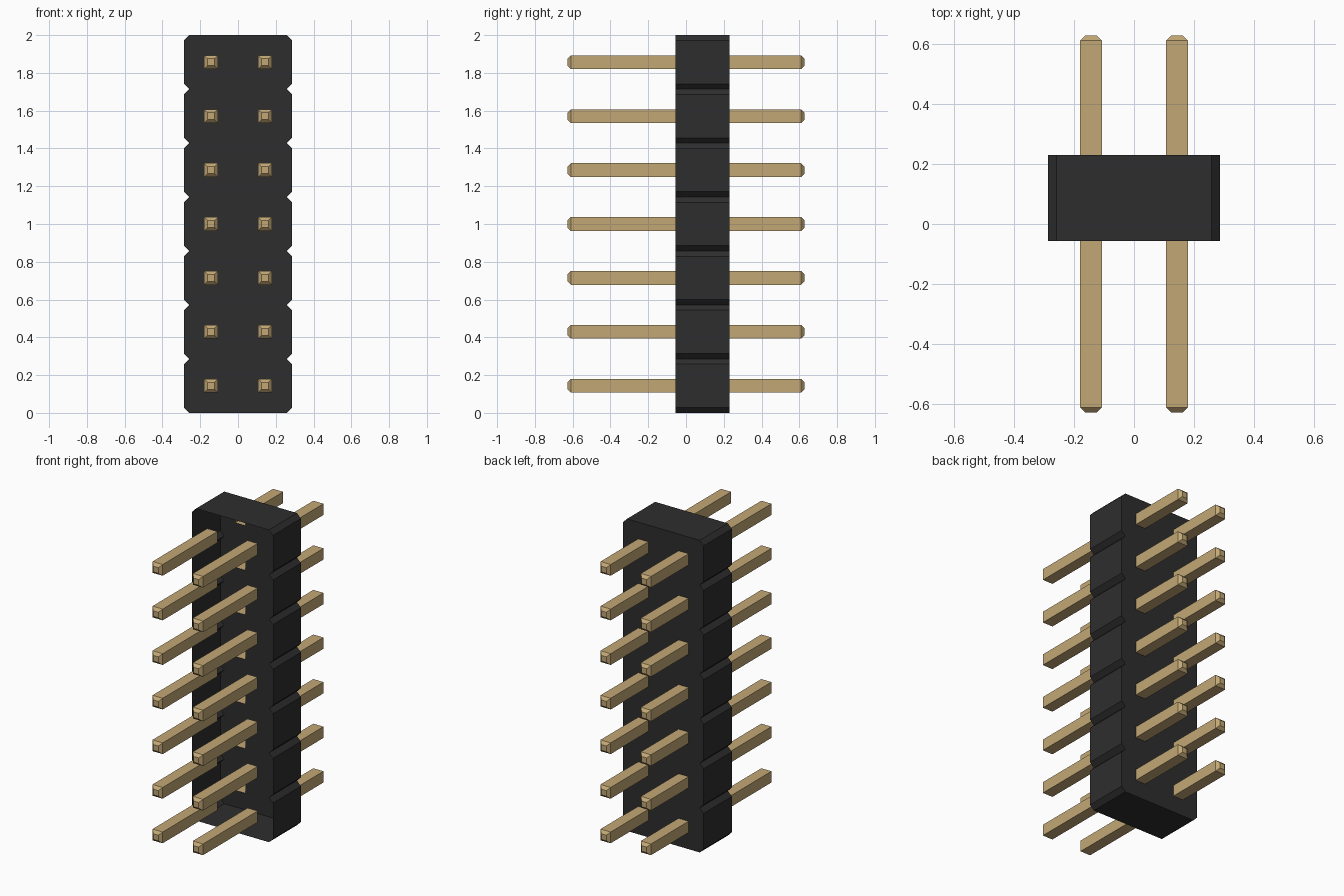
import bpy, bmesh
from mathutils import Vector

cube = bpy.data.objects.get("Cube")
if cube:
    bpy.data.objects.remove(cube, do_unlink=True)

ROWS = 7
PITCH = 2 / ROWS
HALF_X = PITCH          # half width of the housing
CUT = 0.028             # chamfer and notch depth
FRONT, BACK = -0.056, 0.229
TIP = 0.628             # reach of the pins along y
PIN = 0.036             # half width of a pin
PIN_X = PITCH / 2


def material(name, rgb):
    m = bpy.data.materials.new(name)
    m.use_nodes = True
    m.diffuse_color = (*rgb, 1)
    m.node_tree.nodes["Principled BSDF"].inputs["Base Color"].default_value = (*rgb, 1)
    return m


black = material("black plastic", (0.027, 0.027, 0.027))
gold = material("gold metal", (0.54, 0.39, 0.178))


def finish(bm, name, mat):
    mesh = bpy.data.meshes.new(name)
    bm.to_mesh(mesh)
    bm.free()
    mesh.materials.append(mat)
    ob = bpy.data.objects.new(name, mesh)
    bpy.context.collection.objects.link(ob)
    return ob


def loop(bm, points, y):
    verts = [bm.verts.new((x, y, z)) for x, z in points]
    return verts, [bm.edges.new((a, b)) for a, b in zip(verts, verts[1:] + verts[:1])]


def square(cx, cz, r):
    return [(cx - r, cz - r), (cx + r, cz - r), (cx + r, cz + r), (cx - r, cz + r)]


# Housing: notched outline, open at the front, with pin holes in the back wall
side = []
for i in range(ROWS):
    z0, z1 = i * PITCH, (i + 1) * PITCH
    side += [(HALF_X - CUT, z0), (HALF_X, z0 + CUT), (HALF_X, z1 - CUT)]
side.append((HALF_X - CUT, 2))
outline = side + [(-x, z) for x, z in reversed(side)]

bm = bmesh.new()
rim, edges = loop(bm, outline, BACK)
walls = bmesh.ops.extrude_edge_only(bm, edges=edges)
moved = [g for g in walls["geom"] if isinstance(g, bmesh.types.BMVert)]
bmesh.ops.translate(bm, verts=moved, vec=(0, FRONT - BACK, 0))
for i in range(ROWS):
    for sx in (-1, 1):
        edges += loop(bm, square(sx * PIN_X, (i + 0.5) * PITCH, PIN), BACK)[1]
bmesh.ops.triangle_fill(bm, edges=edges, use_beauty=True, normal=Vector((0, 1, 0)))
bmesh.ops.recalc_face_normals(bm, faces=bm.faces)
finish(bm, "housing", black)


# Pins: square tubes with tapered, closed tips
def pin(name, cx, cz, base, tip):
    inward = 0.018 if tip < 0 else -0.018
    bm = bmesh.new()
    rings = [loop(bm, square(cx, cz, r), y)[0]
             for y, r in ((base, PIN), (tip + inward, PIN), (tip, PIN / 2))]
    for a, b in zip(rings, rings[1:]):
        for k in range(4):
            j = (k + 1) % 4
            bm.faces.new((a[k], a[j], b[j], b[k]))
    cap = bm.faces.new(rings[-1])
    bmesh.ops.recalc_face_normals(bm, faces=bm.faces)
    cap.normal_update()
    if cap.normal.y * tip < 0:
        bmesh.ops.reverse_faces(bm, faces=bm.faces)
    finish(bm, name, gold)


for i in range(ROWS):
    for label, sx in (("right", -1), ("left", 1)):
        z = (i + 0.5) * PITCH
        pin(f"front_pin_{label}_{i + 1}", sx * PIN_X, z, FRONT, -TIP)
        pin(f"back_pin_{label}_{i + 1}", sx * PIN_X, z, BACK, TIP)
